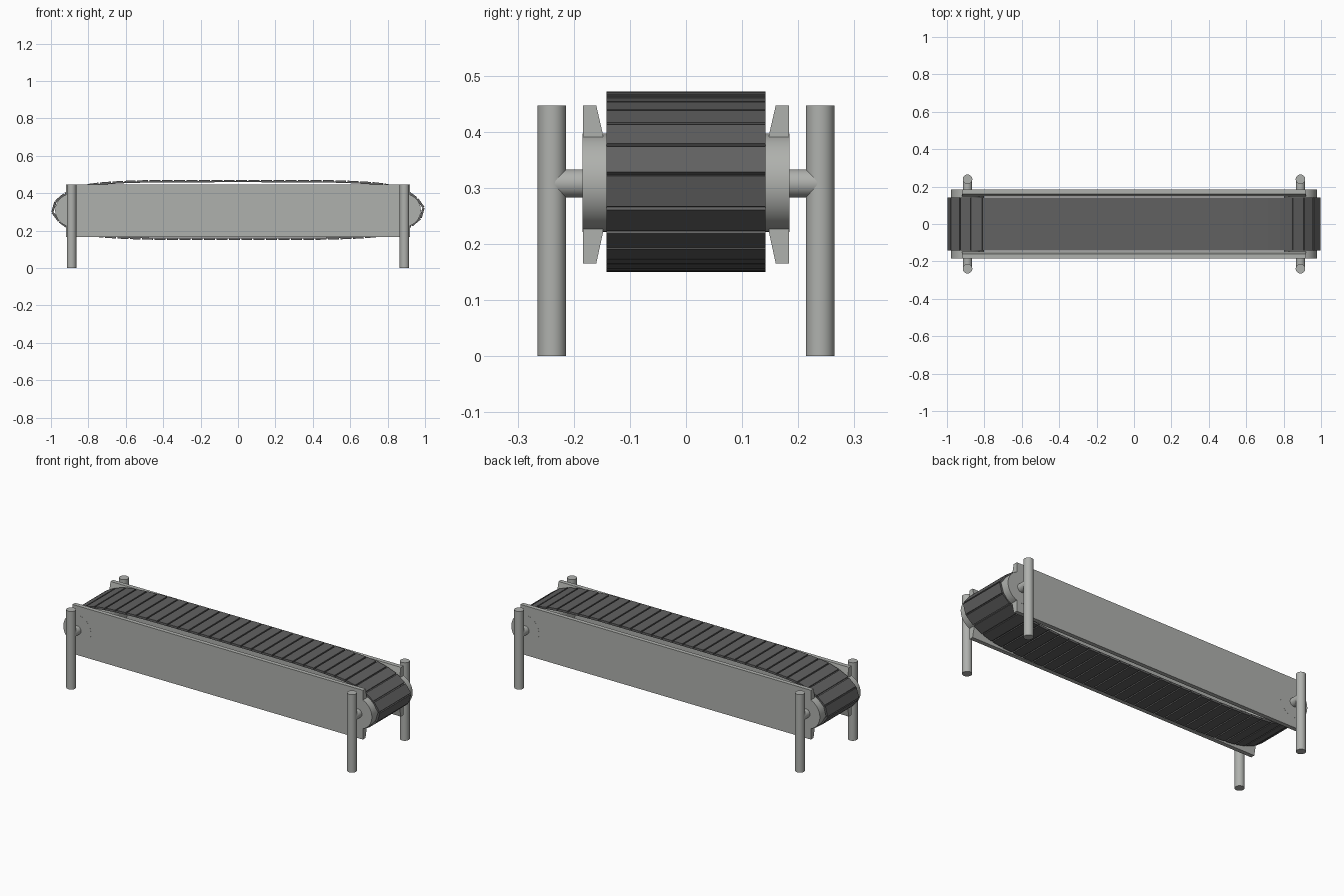
import bpy, bmesh, math
from mathutils import Vector

if "Cube" in bpy.data.objects:
    bpy.data.objects.remove(bpy.data.objects["Cube"])

def mat(name, c):
    m = bpy.data.materials.new(name)
    m.diffuse_color = (*c, 1)
    m.use_nodes = True
    m.node_tree.nodes["Principled BSDF"].inputs["Base Color"].default_value = m.diffuse_color
    return m

STEEL = mat("light_grey_steel", (0.43, 0.44, 0.42))
RUBBER = mat("dark_grey_rubber", (0.12, 0.12, 0.12))
CZ = 0.311  # height of the roller axis

def finish(name, bm, m, smooth=False):
    bmesh.ops.recalc_face_normals(bm, faces=bm.faces[:])
    me = bpy.data.meshes.new(name)
    bm.to_mesh(me)
    bm.free()
    ob = bpy.data.objects.new(name, me)
    bpy.context.collection.objects.link(ob)
    me.materials.append(m)
    if smooth:
        bpy.ops.object.select_all(action='DESELECT')
        ob.select_set(True)
        bpy.context.view_layer.objects.active = ob
        bpy.ops.object.shade_smooth_by_angle(angle=math.radians(35))
    return ob

def cylinder(name, a, b, r, m, seg=32):
    a, b = Vector(a), Vector(b)
    bm = bmesh.new()
    bmesh.ops.create_cone(bm, cap_ends=True, segments=seg, radius1=r, radius2=r, depth=(b - a).length)
    rot = (b - a).to_track_quat('Z', 'Y').to_matrix()
    for v in bm.verts:
        v.co = rot @ v.co + (a + b) / 2
    return finish(name, bm, m, True)

def prism(bm, pts, offset):
    """Closed solid: polygon pts swept along offset."""
    a = [bm.verts.new(p) for p in pts]
    b = [bm.verts.new(Vector(p) + Vector(offset)) for p in pts]
    bm.faces.new(a)
    bm.faces.new(b[::-1])
    n = len(a)
    for i in range(n):
        bm.faces.new((a[i], b[i], b[(i + 1) % n], a[(i + 1) % n]))

# Side panels with inner edges bevelled towards top and bottom
profile = [(0.184, 0.447), (0.160, 0.447), (0.148, 0.395),
           (0.148, 0.220), (0.160, 0.165), (0.184, 0.165)]
for s, label in ((-1, "front"), (1, "back")):
    bm = bmesh.new()
    prism(bm, [(-0.92, s * y, z) for y, z in profile], (1.84, 0, 0))
    finish(label + "_side_panel", bm, STEEL)

# Rollers, axles and legs at both ends
for sx, end in ((-1, "left"), (1, "right")):
    x = sx * 0.89
    cylinder(end + "_roller", (x, -0.1845, 0.309), (x, 0.1845, 0.309), 0.0875, STEEL, 40)
    cylinder(end + "_axle", (x, -0.24, 0.308), (x, 0.24, 0.308), 0.025, STEEL)
    for sy, side in ((-1, "front"), (1, "back")):
        cylinder(f"{side}_{end}_leg", (x, sy * 0.239, 0), (x, sy * 0.239, 0.447), 0.0255, STEEL)

# Belt outline: one quadrant mirrored into a closed loop
quad = [(0, 0.161), (0.45, 0.160), (0.6, 0.156), (0.72, 0.149), (0.8, 0.140),
        (0.86, 0.124), (0.92, 0.099), (0.98, 0.050), (1.0, 0.012)]
right = quad + [(x, -z) for x, z in reversed(quad)]
loop = right + [(-x, z) for x, z in reversed(right)]
loop = [Vector(p) for i, p in enumerate(loop) if p != loop[i - 1]]
segs = [(loop[i], loop[(i + 1) % len(loop)]) for i in range(len(loop))]
total = sum((b - a).length for a, b in segs)

def at(d):
    d %= total
    for a, b in segs:
        l = (b - a).length
        if d <= l:
            return a.lerp(b, d / l)
        d -= l
    return loop[0].copy()

count = round(total / 0.0667)
joints = [at(i * total / count) for i in range(count)]

# Slats on a thin carrier belt
W = 0.142
slats, band = bmesh.new(), bmesh.new()
rings = []
for i in range(count):
    p, q = joints[i], joints[(i + 1) % count]
    t = (q - p).normalized()
    n = Vector((-t.y, t.x))
    a, b = p + t * 0.004, q - t * 0.004
    sect = [a, b, b - n * 0.010, a - n * 0.010]
    prism(slats, [(v.x, -W, CZ + v.y) for v in sect], (0, 2 * W, 0))
    t2 = (q - joints[i - 1]).normalized()
    n2 = Vector((-t2.y, t2.x))
    o, k = p - n2 * 0.007, p - n2 * 0.013
    rings.append([band.verts.new((v.x, y, CZ + v.y))
                  for v, y in ((o, -W + 0.001), (o, W - 0.001), (k, W - 0.001), (k, -W + 0.001))])
for i in range(count):
    r, s = rings[i], rings[(i + 1) % count]
    for j in range(4):
        k = (j + 1) % 4
        band.faces.new((r[j], r[k], s[k], s[j]))
finish("belt_slats", slats, RUBBER)
finish("carrier_belt", band, RUBBER)
